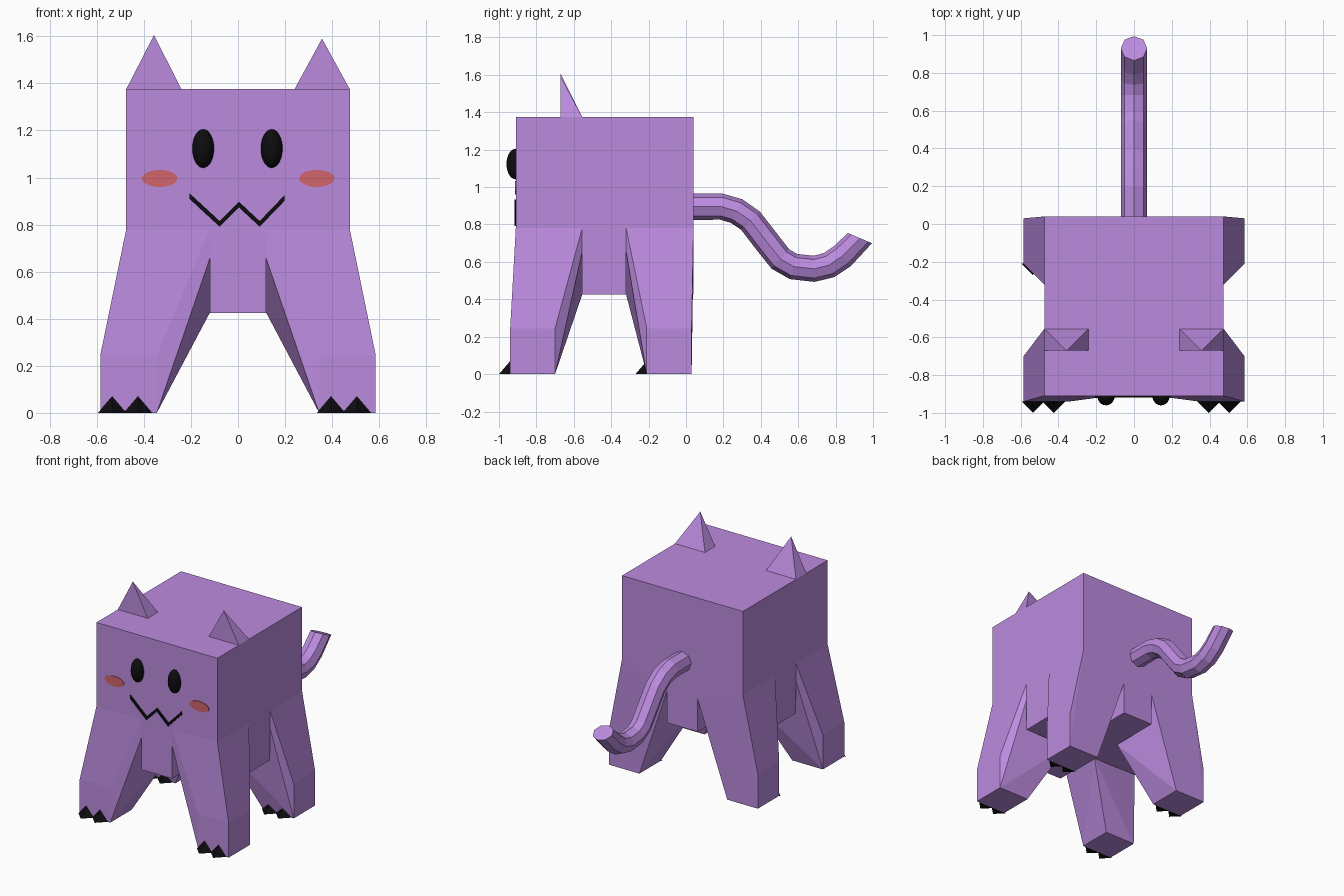
import bpy, bmesh, math
from mathutils import Vector, Matrix

if "Cube" in bpy.data.objects:
    bpy.data.objects.remove(bpy.data.objects["Cube"])


def mat(name, rgb):
    m = bpy.data.materials.new(name)
    m.diffuse_color = (*rgb, 1)
    m.use_nodes = True
    m.node_tree.nodes["Principled BSDF"].inputs["Base Color"].default_value = m.diffuse_color
    return m


PURPLE = mat("purple", (0.50, 0.26, 0.74))
BLACK = mat("black", (0.004, 0.004, 0.005))
RED = mat("blush red", (0.64, 0.13, 0.15))


def finish(bm, name, material):
    bmesh.ops.recalc_face_normals(bm, faces=bm.faces)
    me = bpy.data.meshes.new(name)
    bm.to_mesh(me)
    bm.free()
    me.materials.append(material)
    ob = bpy.data.objects.new(name, me)
    bpy.context.collection.objects.link(ob)
    return ob


def hull(name, pts, material):
    bm = bmesh.new()
    for p in pts:
        bm.verts.new(p)
    r = bmesh.ops.convex_hull(bm, input=bm.verts)
    junk = {g for g in r["geom_interior"] + r["geom_unused"]
            if isinstance(g, bmesh.types.BMVert)}
    bmesh.ops.delete(bm, geom=list(junk), context='VERTS')
    bmesh.ops.dissolve_limit(bm, angle_limit=math.radians(0.5),
                             verts=bm.verts, edges=bm.edges)
    return finish(bm, name, material)


def prism(bm, outline, offset):
    """Extrude a closed outline along an offset vector."""
    f = bm.faces.new([bm.verts.new(p) for p in outline])
    r = bmesh.ops.extrude_face_region(bm, geom=[f], use_keep_orig=True)
    bmesh.ops.translate(bm, vec=offset,
                        verts=[v for v in r["geom"] if isinstance(v, bmesh.types.BMVert)])


# body: block on top of a cross-shaped belly (legs fill the corners)
W, IN = 0.475, 0.12
FRONT, BACK, INF, INB = -0.91, 0.04, -0.555, -0.32
BELLY, HIP, TOP = 0.425, 0.78, 1.375
bm = bmesh.new()
prism(bm, [(-W, FRONT, HIP), (W, FRONT, HIP), (W, BACK, HIP), (-W, BACK, HIP)],
      (0, 0, TOP - HIP))
cross = [(-IN, FRONT), (IN, FRONT), (IN, INF), (W, INF), (W, INB), (IN, INB),
         (IN, BACK), (-IN, BACK), (-IN, INB), (-W, INB), (-W, INF), (-IN, INF)]
prism(bm, [(x, y, BELLY) for x, y in cross], (0, 0, HIP - BELLY))
finish(bm, "body", PURPLE)

# legs: tapered corner blocks flaring out to square feet, each with two claws
for label, yo, yi, fo, fi in (("front", FRONT, INF, -0.94, -0.70),
                              ("back", BACK, INB, 0.03, -0.21)):
    for side, s, claws in (("left", -1, (-0.535, -0.425)), ("right", 1, (0.395, 0.505))):
        pts = [(x, y, HIP) for x in (IN, W) for y in (yo, yi)]
        pts += [(W, yi, 0.655), (IN, yo, 0.655), (IN, yi, BELLY)]
        pts += [(x, y, z) for x in (0.345, 0.585) for y in (fo, fi) for z in (0, 0.245)]
        hull(f"{label}_{side}_leg", [(s * x, y, z) for x, y, z in pts], PURPLE)
        yf = min(fo, fi)
        for i, x in enumerate(claws):
            hull(f"{label}_{side}_claw_{i + 1}",
                 [(x - 0.06, yf, 0), (x + 0.06, yf, 0), (x, yf, 0.07), (x, yf - 0.06, 0)],
                 BLACK)

# ears: leaning pyramids with an upright front
for side, s, z in (("left", -1, 1.605), ("right", 1, 1.59)):
    base = [(s * x, y, TOP) for x in (0.24, W) for y in (-0.67, INF)]
    hull(f"{side}_ear", base + [(s * 0.357, -0.67, z)], PURPLE)

# tail: eight-sided tube swept along a path in the middle plane
path = [Vector((0, y, z)) for y, z in (
    (0.02, 0.895), (0.19, 0.895), (0.27, 0.872), (0.345, 0.82), (0.43, 0.71),
    (0.505, 0.615), (0.575, 0.575), (0.685, 0.563), (0.765, 0.583), (0.835, 0.63),
    (0.93, 0.727))]
bm = bmesh.new()
rings = []
for i, p in enumerate(path):
    t = (path[min(i + 1, len(path) - 1)] - path[max(i - 1, 0)]).normalized()
    if i == len(path) - 1:
        t = Vector((0, 0.92, 0.39)).normalized().cross(Vector((-1, 0, 0)))
        t = Vector((0, abs(t.y), abs(t.z)))
    up = Vector((0, -t.z, t.y))
    rings.append([bm.verts.new(p + 0.07 * (Vector((math.sin(a), 0, 0)) + up * math.cos(a)))
                  for a in (k * math.pi / 4 for k in range(8))])
for a, b in zip(rings, rings[1:]):
    for k in range(8):
        bm.faces.new((a[k], a[(k + 1) % 8], b[(k + 1) % 8], b[k]))
bm.faces.new(rings[0])
bm.faces.new(rings[-1])
finish(bm, "tail", PURPLE)

# eyes (bulging ovals) and cheeks (thin oval plates)
for side, ex, cx in (("left", -0.148, -0.333), ("right", 0.143, 0.335)):
    bm = bmesh.new()
    bmesh.ops.create_uvsphere(bm, u_segments=32, v_segments=16, radius=1)
    bm.transform(Matrix.Translation((ex, FRONT, 1.123)) @ Matrix.Diagonal((0.046, 0.05, 0.082, 1)))
    finish(bm, f"{side}_eye", BLACK)
    bm = bmesh.new()
    prism(bm, [(cx + 0.075 * math.cos(a), FRONT + 0.002, 0.996 + 0.036 * math.sin(a))
               for a in (k * math.pi / 16 for k in range(32))], (0, -0.006, 0))
    finish(bm, f"{side}_cheek", RED)

# mouth: thin zigzag plate
zig = [(-0.207, 0.922), (-0.078, 0.803), (0.004, 0.885), (0.092, 0.803), (0.197, 0.912)]
h = 0.012
outline = [(x, FRONT + 0.001, z + h) for x, z in zig] + \
          [(x, FRONT + 0.001, z - h) for x, z in reversed(zig)]
bm = bmesh.new()
prism(bm, outline, (0, -0.009, 0))
finish(bm, "mouth", BLACK)
